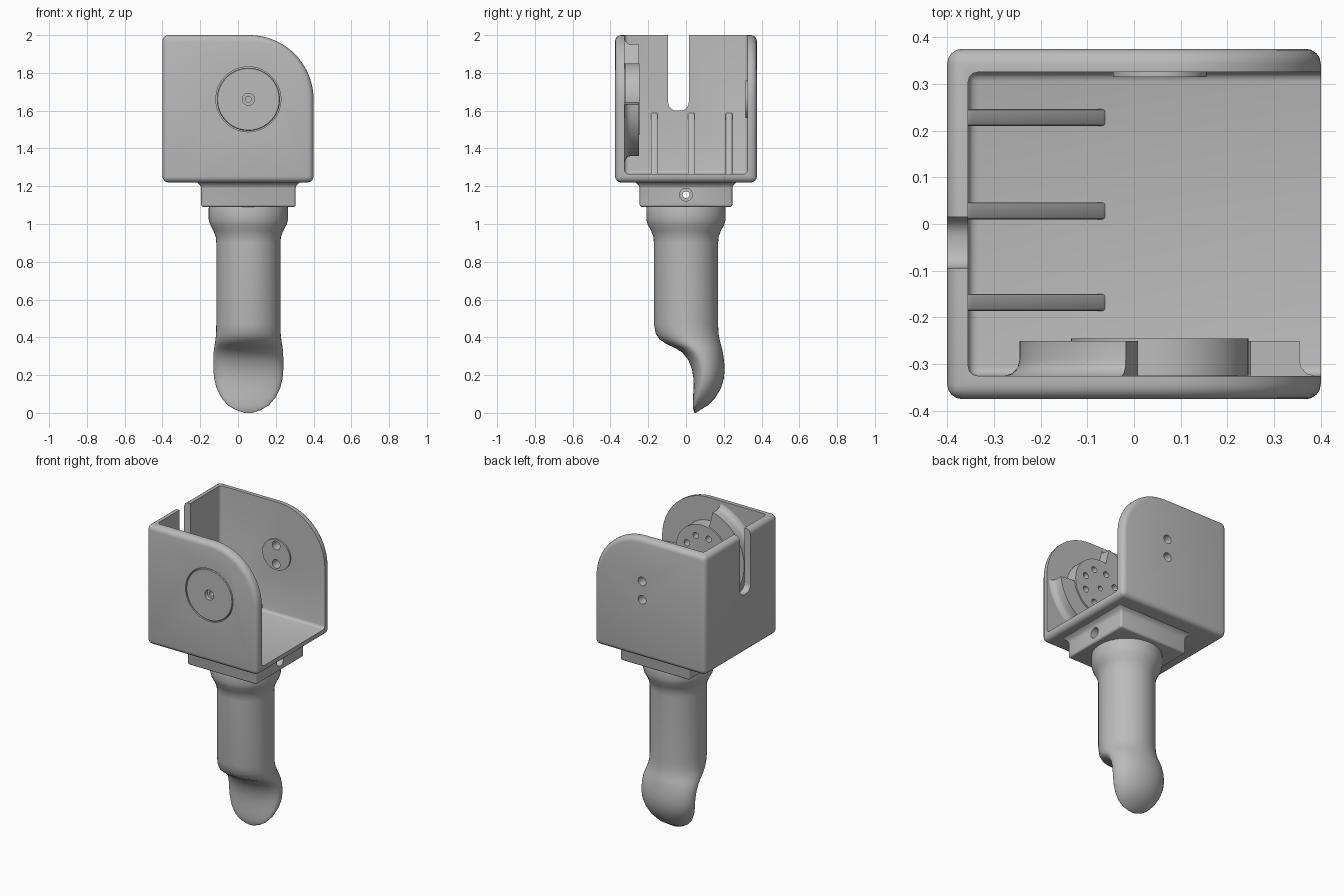
import bpy, bmesh, math
from mathutils import Vector

if "Cube" in bpy.data.objects:
    bpy.data.objects.remove(bpy.data.objects["Cube"], do_unlink=True)

grey = bpy.data.materials.new("light grey")
grey.use_nodes = True
COLOUR = (0.5, 0.5, 0.5, 1)
grey.diffuse_color = COLOUR
grey.node_tree.nodes["Principled BSDF"].inputs["Base Color"].default_value = COLOUR

AXIS_X, AXIS_Z = 0.055, 1.66   # pivot axis, shared by all round fittings


def finish(name, bm):
    bmesh.ops.recalc_face_normals(bm, faces=bm.faces[:])
    mesh = bpy.data.meshes.new(name)
    bm.to_mesh(mesh)
    bm.free()
    obj = bpy.data.objects.new(name, mesh)
    bpy.context.collection.objects.link(obj)
    mesh.materials.append(grey)
    return obj


def activate(obj):
    bpy.ops.object.select_all(action="DESELECT")
    obj.select_set(True)
    bpy.context.view_layer.objects.active = obj


def bevel(obj, width, segments=4):
    mod = obj.modifiers.new("Bevel", "BEVEL")
    mod.width, mod.segments = width, segments
    mod.limit_method, mod.angle_limit = "ANGLE", math.radians(40)
    activate(obj)
    bpy.ops.object.modifier_apply(modifier=mod.name)
    return obj


def cut(obj, *cutters):
    for cutter in cutters:
        mod = obj.modifiers.new("Cut", "BOOLEAN")
        mod.operation, mod.solver, mod.object = "DIFFERENCE", "EXACT", cutter
        activate(obj)
        bpy.ops.object.modifier_apply(modifier=mod.name)
        bpy.data.objects.remove(cutter, do_unlink=True)


def smooth(obj, angle=32):
    activate(obj)
    bpy.ops.object.shade_smooth_by_angle(angle=math.radians(angle))


def skin(name, rings, closed=False):
    """Bridge a list of equal point rings; cap the ends unless closed."""
    bm = bmesh.new()
    rows = [[bm.verts.new(p) for p in ring] for ring in rings]
    n = len(rows[0])
    for a, b in zip(rows, rows[1:] + rows[:1] if closed else rows[1:]):
        for i in range(n):
            j = (i + 1) % n
            bm.faces.new((a[i], a[j], b[j], b[i]))
    if not closed:
        bm.faces.new(rows[0])
        bm.faces.new(rows[-1])
    return finish(name, bm)


def box(name, low, high):
    (x0, y0, z0), (x1, y1, z1) = low, high
    corners = [(x0, y0), (x1, y0), (x1, y1), (x0, y1)]
    return skin(name, [[(x, y, z) for x, y in corners] for z in (z0, z1)])


def plate(name, outline, y0, y1):
    return skin(name, [[(x, y, z) for x, z in outline] for y in (y0, y1)])


def circle(x, z, r, n=48):
    return [(x + r * math.cos(math.tau * i / n), z + r * math.sin(math.tau * i / n))
            for i in range(n)]


def disc(name, r, y0, y1, x=AXIS_X, z=AXIS_Z, n=64):
    return plate(name, circle(x, z, r, n), y0, y1)


def cross_hole(r, x0, x1):
    return skin("hole", [[(x, a, b) for a, b in circle(0, 1.155, r, 32)] for x in (x0, x1)])


# Bracket: outer shell with one large rounded corner
R = 0.34
outline = [(-0.4, 2), (-0.4, 1.22), (0.4, 1.22)]
outline += [(0.4 - R + R * math.cos(math.radians(a)), 2 - R + R * math.sin(math.radians(a)))
            for a in range(0, 91, 5)]
bracket = bevel(plate("bracket", outline, -0.375, 0.375), 0.032)
cavity = bevel(box("cavity", (-0.355, -0.325, 1.265), (1, 0.325, 3)), 0.02, 3)
slot = bevel(box("slot", (-0.6, -0.095, 1.6), (-0.25, 0.015, 3)), 0.045, 5)
cut(bracket, cavity, slot, disc("seat", 0.172, -0.5, -0.3))

# Pad and two screw holes on the rear cheek
pad = disc("rear_pad", 0.1, 0.315, 0.33)
for z in (AXIS_Z - 0.06, AXIS_Z + 0.06):
    cut(bracket, disc("hole", 0.028, 0.28, 0.5, z=z, n=32))
    cut(pad, disc("hole", 0.028, 0.28, 0.5, z=z, n=32))
smooth(bracket)
smooth(pad)

# Gussets between floor and side wall
for i, y in enumerate((-0.168, 0.028, 0.228)):
    rib = plate(f"gusset_{i + 1}", [(-0.37, 1.25), (-0.05, 1.25), (-0.07, 1.275),
                                    (-0.345, 1.58), (-0.37, 1.6)], y - 0.018, y + 0.018)
    smooth(bevel(rib, 0.005, 2))

# Hub: flush front cap plus the wider inner flange, with screw holes
hub_profile = [(0, -0.375), (0.163, -0.375), (0.167, -0.371), (0.167, -0.324),
               (0.19, -0.324), (0.19, -0.245), (0, -0.245)]
hub = skin("hub", [[(x, y, z) for x, z in circle(AXIS_X, AXIS_Z, r, 64)]
                   for r, y in hub_profile if r])
cut(hub, disc("hole", 0.016, -0.5, 0, n=32), disc("hole", 0.032, -0.5, -0.35, n=32))
for i in range(8):
    a = math.tau * (i + 0.5) / 8
    cut(hub, disc("hole", 0.02, -0.3, 0, AXIS_X + 0.12 * math.cos(a),
                  AXIS_Z + 0.12 * math.sin(a), 24))
smooth(hub)

# Retaining collar: three quarters of a ring with a filleted foot
foot = [(0.195, -0.33), (0.195, -0.25), (0.3, -0.25), (0.3, -0.29),
        (0.304, -0.307), (0.316, -0.32), (0.335, -0.326), (0.335, -0.33)]
rings = []
for i in range(53):
    a = math.radians(104 + 251 * i / 52)
    rings.append([(AXIS_X + r * math.cos(a), y, AXIS_Z + r * math.sin(a)) for r, y in foot])
smooth(skin("collar", rings))

# Mounting block under the bracket, flared at the top
block_rows = [(1.09, 0), (1.19, 0), (1.2, 0.003), (1.212, 0.012), (1.225, 0.03)]
block = skin("mounting_block", [[(AXIS_X + sx * (0.25 + f), sy * (0.245 + f), z)
                                 for sx, sy in ((-1, -1), (1, -1), (1, 1), (-1, 1))]
                                for z, f in block_rows])
bevel(block, 0.012, 3)
cut(block, cross_hole(0.018, -1, 1), cross_hole(0.034, -1, -0.1), cross_hole(0.034, 0.24, 1))
smooth(block)

# Finger: height, front y, back y, half width, how far back the widest point lies
finger_rows = [
    (1.1, -0.205, 0.205, 0.205, 0.5), (1.085, -0.21, 0.21, 0.21, 0.5),
    (1.025, -0.21, 0.21, 0.21, 0.5), (1.0, -0.204, 0.204, 0.204, 0.5),
    (0.965, -0.185, 0.185, 0.185, 0.5), (0.93, -0.172, 0.172, 0.172, 0.5),
    (0.9, -0.17, 0.17, 0.17, 0.5), (0.47, -0.17, 0.17, 0.17, 0.5),
    (0.42, -0.16, 0.172, 0.171, 0.5), (0.39, -0.14, 0.178, 0.174, 0.49),
    (0.365, -0.105, 0.184, 0.178, 0.47), (0.345, -0.06, 0.19, 0.181, 0.44),
    (0.32, -0.02, 0.195, 0.184, 0.42), (0.28, 0.012, 0.201, 0.185, 0.4),
    (0.23, 0.032, 0.205, 0.185, 0.38), (0.18, 0.04, 0.2, 0.181, 0.33),
    (0.13, 0.04, 0.185, 0.168, 0.28), (0.08, 0.037, 0.155, 0.143, 0.24),
    (0.04, 0.036, 0.115, 0.108, 0.2), (0.015, 0.039, 0.075, 0.066, 0.2),
    (0, 0.045, 0.052, 0.02, 0.3)]
sections = []
for z, front, back, half, split in finger_rows:
    mid = front + (back - front) * split
    ring = []
    for c, s in circle(0, 0, 1, 48):
        depth = (back - mid) if s > 0 else (mid - front)
        ring.append(Vector((AXIS_X + half * c, mid + depth * s, z)))
    sections.append(ring)
smooth(skin("finger", sections), 50)
